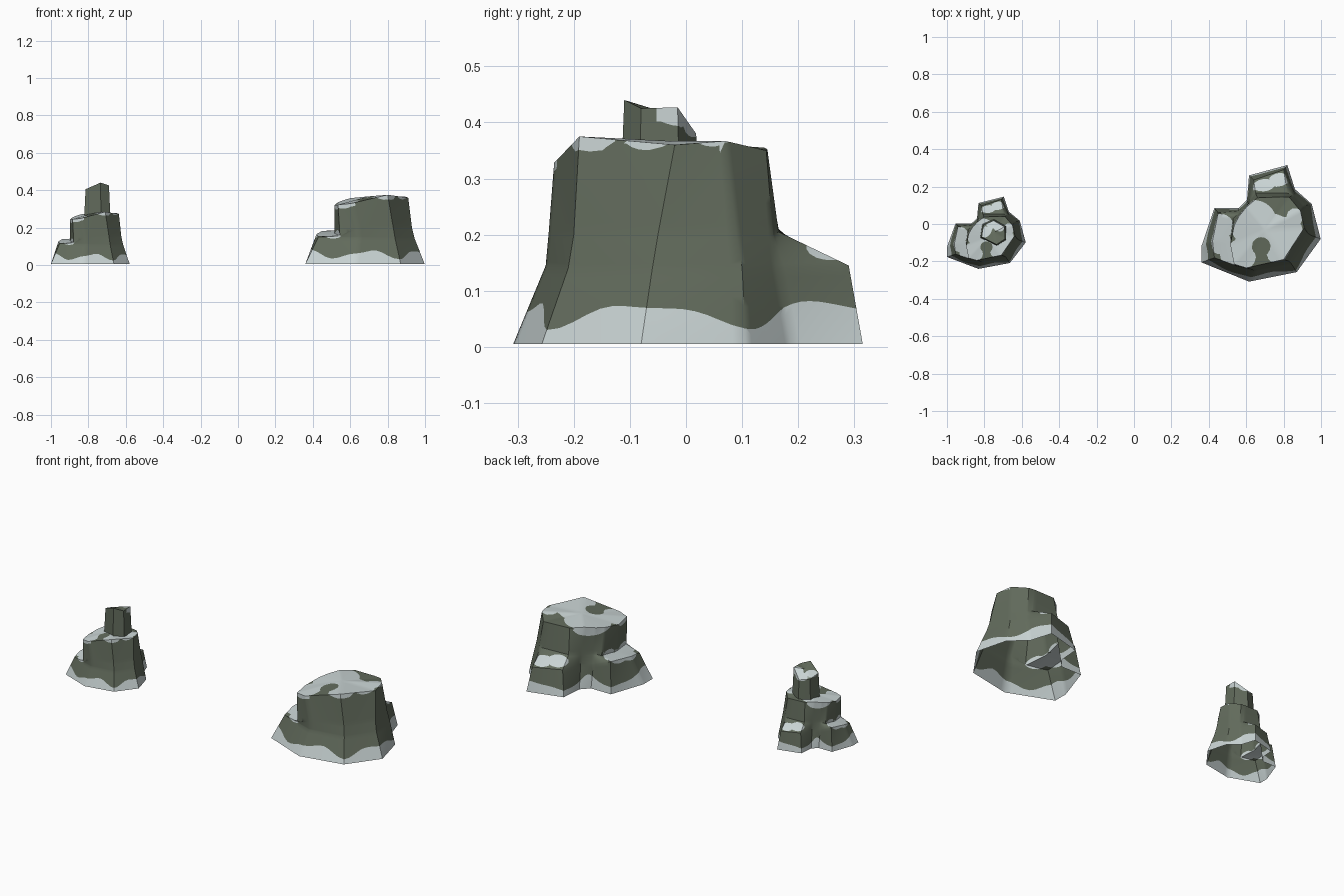
import bpy, bmesh, math
from mathutils import Vector

if "Cube" in bpy.data.objects:
    bpy.data.objects.remove(bpy.data.objects["Cube"])


def material(name, rgb):
    m = bpy.data.materials.new(name)
    m.diffuse_color = (*rgb, 1)
    m.use_nodes = True
    m.node_tree.nodes["Principled BSDF"].inputs["Base Color"].default_value = m.diffuse_color
    return m


STONE = material("moss grey stone", (0.122, 0.147, 0.107))
SNOW = material("pale snow", (0.58, 0.65, 0.65))


def blob_field(p, blobs):
    """Positive inside any flattened snow blob (x, y, z, radius)."""
    return max(r - math.hypot(p.x - x, p.y - y, 2.2 * (p.z - z)) for x, y, z, r in blobs)


def loft(name, rings, centre, field, cuts):
    """Open-bottomed shell through the rings, closed on top, cut along the snow line."""
    bm = bmesh.new()
    rows = [[bm.verts.new(p) for p in ring] for ring in rings]
    n = len(rows[0])
    for a, b in zip(rows, rows[1:]):
        for i in range(n):
            j = (i + 1) % n
            bm.faces.new((a[i], a[j], b[j], b[i]))
    tip = bm.verts.new(centre)
    for i in range(n):
        bm.faces.new((rows[-1][i], rows[-1][(i + 1) % n], tip))
    bmesh.ops.subdivide_edges(bm, edges=bm.edges[:], cuts=cuts, use_grid_fill=True)
    bmesh.ops.triangulate(bm, faces=bm.faces[:])

    # split every edge that crosses the snow line and join the new points
    new = []
    for e in bm.edges[:]:
        v, w = e.verts
        f, g = field(v.co), field(w.co)
        if f * g < 0:
            new.append(bmesh.utils.edge_split(e, v, f / (f - g))[1])
    bmesh.ops.connect_verts(bm, verts=new)
    for f in bm.faces:
        f.material_index = int(field(f.calc_center_median()) > 0)

    mesh = bpy.data.meshes.new(name)
    bm.to_mesh(mesh)
    bm.free()
    mesh.materials.append(STONE)
    mesh.materials.append(SNOW)
    ob = bpy.data.objects.new(name, mesh)
    bpy.context.collection.objects.link(ob)
    bpy.ops.object.select_all(action='DESELECT')
    ob.select_set(True)
    bpy.context.view_layer.objects.active = ob
    bpy.ops.object.shade_smooth_by_angle(angle=math.radians(35))
    return ob


# Boulder outline from the front-left corner, anticlockwise: ground, ledge edge, ledge root, summit
ground = [(x, y, 0.005) for x, y in (
    (.36, -.205), (.615, -.308), (.87, -.257), (.998, -.08), (.95, .107), (.86, .187),
    (.82, .315), (.615, .26), (.604, .13), (.56, .085), (.43, .085), (.36, -.12))]
ledge = [(.43, -.18, .15), (.64, -.25, .145), (.84, -.21, .14), (.945, -.06, .14),
         (.92, .10, .14), (.86, .16, .14), (.80, .29, .145), (.64, .235, .15),
         (.61, .11, .14), (.555, .07, .14), (.45, .06, .182), (.42, -.09, .165)]
root = [(.545, -.225, .155), (.635, -.245, .2), (.83, -.20, .2), (.93, -.05, .2),
        (.91, .09, .2), (.85, .155, .2), (.82, .165, .205), (.65, .165, .21),
        (.61, .11, .2), (.565, .06, .2), (.53, .03, .185), (.515, -.09, .17)]
summit = [(.535, -.215, .322), (.60, -.235, .328), (.80, -.19, .375), (.91, -.02, .36),
          (.89, .07, .367), (.83, .143, .35), (.79, .145, .352), (.66, .14, .355),
          (.60, .09, .357), (.56, .04, .345), (.535, -.01, .335), (.515, -.11, .32)]

# Snow patches on the summit, the left ledge and the back ledge
patches = [(.64, .0, .345, .13), (.58, -.16, .325, .085), (.74, -.02, .37, .08),
           (.83, -.04, .37, .075), (.77, -.14, .37, .075), (.86, .04, .365, .045),
           (.46, -.02, .185, .075), (.46, -.10, .165, .065), (.52, -.17, .16, .06),
           (.69, .21, .18, .06), (.77, .24, .17, .055)]


def boulder_snow(p):
    a = math.atan2(p.y + 0.02, p.x - 0.67)
    drift = 0.058 + 0.02 * math.sin(5 * a + 2.6) + 0.008 * math.sin(9 * a) - p.z
    bare = math.hypot(p.x - 0.68, p.y + 0.12) - 0.05      # bare spot on the summit
    return max(drift, min(blob_field(p, patches), bare))


big = loft("large_boulder", [ground, ledge, root, summit], (.70, -.03, .367), boulder_snow, 7)

# Small boulder: same shape, scaled down
small = bpy.data.objects.new("small_boulder", big.data)
bpy.context.collection.objects.link(small)
small.scale = (0.66, 0.62, 0.755)
small.location = (-1 - 0.36 * 0.66, -0.24 + 0.308 * 0.62, 0.001)

# Stone stump on the small boulder
stump_top = [(-.815, -.07, .405), (-.735, -.11, .44), (-.69, -.08, .425),
             (-.692, -.015, .427), (-.75, .018, .38), (-.805, -.005, .39)]
mid = Vector((-.755, -.047))
stump_foot = [(mid.x + (x - mid.x) * 1.12, mid.y + (y - mid.y) * 1.12, 0.255)
              for x, y, z in stump_top]
stump_patches = [(-.71, -.015, .41, .04), (-.75, .0, .39, .04), (-.79, -.04, .405, .035)]
loft("stump", [stump_foot, stump_top], (-.75, -.045, .42),
     lambda p: blob_field(p, stump_patches), 6)
